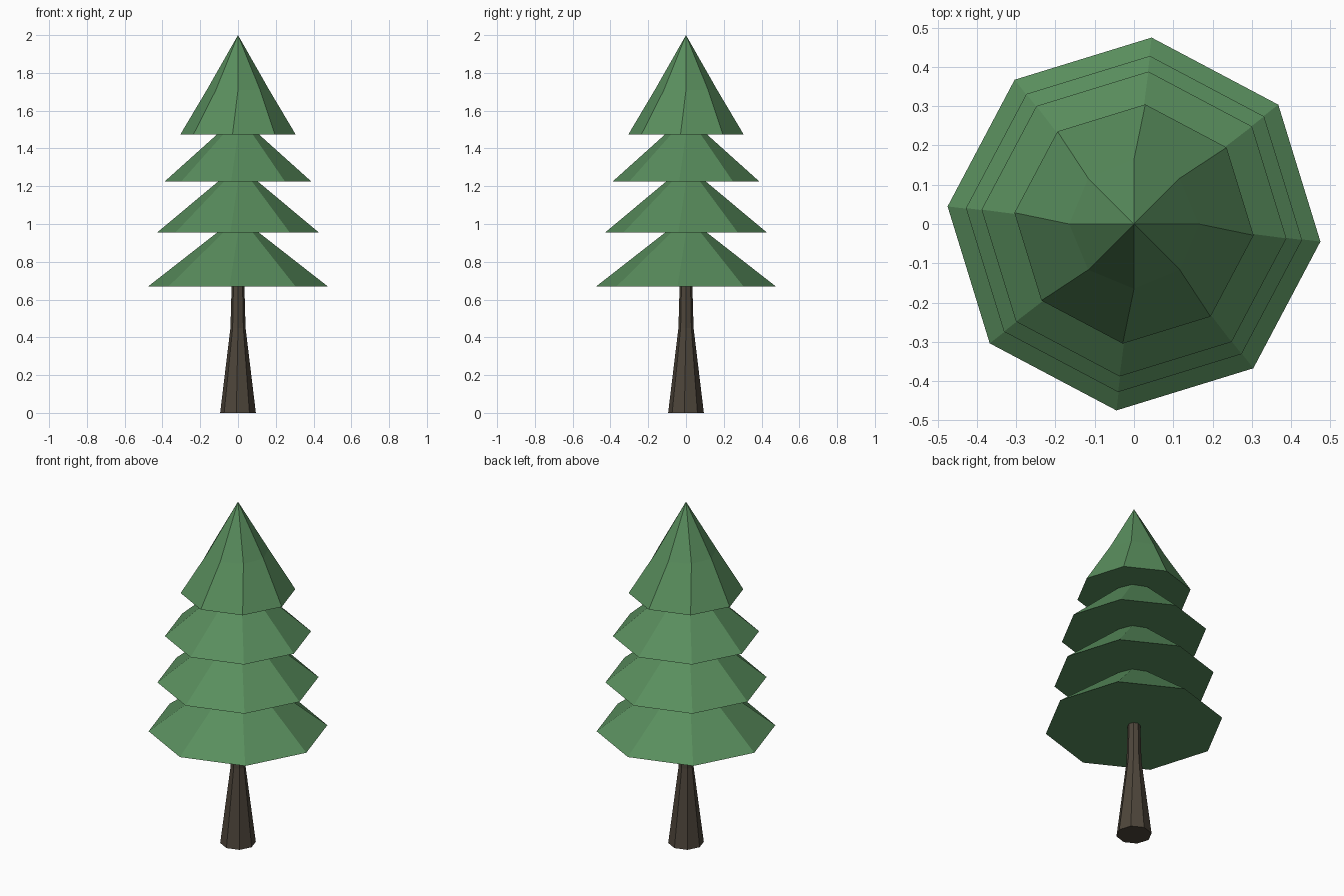
import bpy, bmesh
from math import cos, sin, radians, tau

if "Cube" in bpy.data.objects:
    bpy.data.objects.remove(bpy.data.objects["Cube"])

SIDES = 8
TWIST = -5.4  # degrees, the wide rims are slightly turned


def material(name, rgb):
    mat = bpy.data.materials.new(name)
    mat.diffuse_color = (*rgb, 1)
    mat.use_nodes = True
    mat.node_tree.nodes["Principled BSDF"].inputs["Base Color"].default_value = mat.diffuse_color
    return mat


def lofted(name, rings, mat, apex=None):
    """Loft octagonal rings (radius, z, twist), capped, optionally ending in a point."""
    bm = bmesh.new()
    loops = []
    for r, z, twist in rings:
        t = radians(twist)
        loops.append([bm.verts.new((r * cos(t + tau * i / SIDES),
                                    r * sin(t + tau * i / SIDES), z))
                      for i in range(SIDES)])
    for a, b in zip(loops, loops[1:]):
        for i in range(SIDES):
            j = (i + 1) % SIDES
            bm.faces.new((a[i], a[j], b[j], b[i]))
    bm.faces.new(loops[0][::-1])
    top = loops[-1]
    if apex is None:
        bm.faces.new(top)
    else:
        tip = bm.verts.new((0, 0, apex))
        for i in range(SIDES):
            bm.faces.new((top[i], top[(i + 1) % SIDES], tip))
    bmesh.ops.recalc_face_normals(bm, faces=bm.faces)
    mesh = bpy.data.meshes.new(name)
    bm.to_mesh(mesh)
    bm.free()
    mesh.materials.append(mat)
    obj = bpy.data.objects.new(name, mesh)
    bpy.context.collection.objects.link(obj)
    return obj


green = material("needles", (0.10, 0.27, 0.11))
brown = material("bark", (0.075, 0.06, 0.043))

# Flared trunk
lofted("trunk", [(0.095, 0, TWIST), (0.040, 0.45, 0), (0.034, 0.67, 0)], brown)

# Foliage: each tier is a wide rim rising to a narrow neck under the next rim
tiers = [(0.477, 0.67, 0.11, 0.955),
         (0.43, 0.955, 0.105, 1.225),
         (0.39, 1.225, 0.11, 1.475),
         (0.306, 1.475, 0.165, 1.71)]
rings = []
for rim, z0, neck, z1 in tiers:
    rings += [(rim, z0, TWIST), (neck, z1, 0)]
lofted("foliage", rings, green, apex=2.0)
